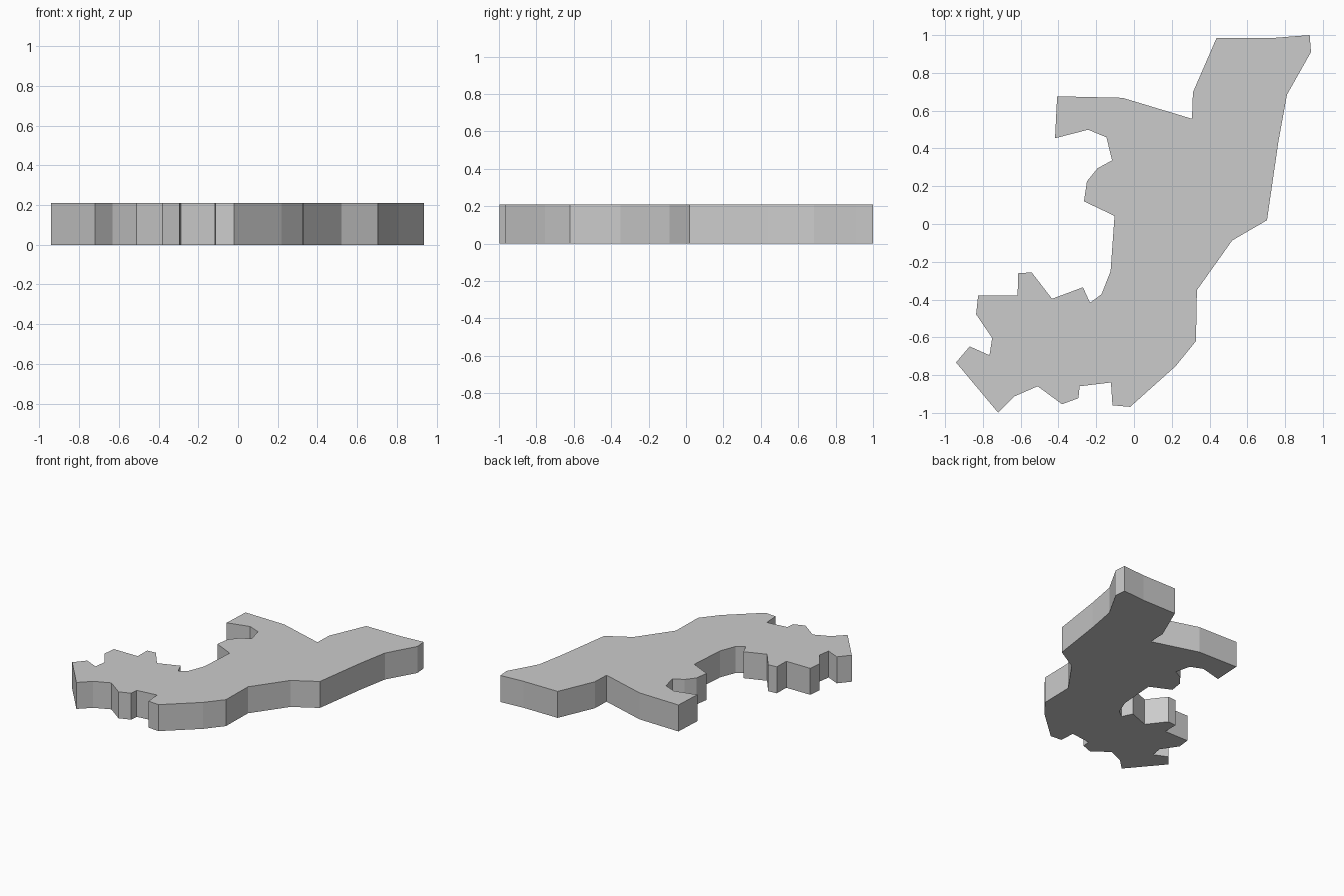
import bpy, bmesh

HEIGHT = 0.21

# Outline seen from above, clockwise from the top right corner
outline = [
    # right edge, top to bottom
    (0.93, 1.0), (0.937, 0.91), (0.81, 0.685), (0.765, 0.44), (0.704, 0.02),
    (0.52, -0.087), (0.333, -0.35), (0.328, -0.62), (0.22, -0.753),
    # notched bottom edge
    (-0.02, -0.968), (-0.114, -0.96), (-0.122, -0.839), (-0.288, -0.859),
    (-0.294, -0.922), (-0.381, -0.954), (-0.51, -0.859), (-0.632, -0.912),
    (-0.72, -0.998), (-0.942, -0.733),
    # stepped left arm
    (-0.87, -0.648), (-0.765, -0.695), (-0.751, -0.603), (-0.836, -0.478),
    (-0.825, -0.378), (-0.616, -0.378), (-0.614, -0.261), (-0.542, -0.256),
    (-0.434, -0.396), (-0.27, -0.335), (-0.233, -0.417), (-0.172, -0.372),
    # inner bay
    (-0.124, -0.25), (-0.103, 0.043), (-0.265, 0.12), (-0.249, 0.226),
    (-0.193, 0.295), (-0.116, 0.337), (-0.146, 0.459), (-0.243, 0.499),
    # upper left arm and top block
    (-0.418, 0.454), (-0.407, 0.676), (-0.061, 0.668), (0.307, 0.557),
    (0.312, 0.697), (0.437, 0.985), (0.738, 0.985),
]

# Flat slab: outline face extruded straight up
bm = bmesh.new()
base = bm.faces.new([bm.verts.new((x, y, 0)) for x, y in outline])
result = bmesh.ops.extrude_face_region(bm, geom=[base], use_keep_orig=True)
top = [g for g in result["geom"] if isinstance(g, bmesh.types.BMVert)]
bmesh.ops.translate(bm, vec=(0, 0, HEIGHT), verts=top)
bmesh.ops.recalc_face_normals(bm, faces=bm.faces)

mesh = bpy.data.meshes.new("slab")
bm.to_mesh(mesh)
bm.free()
slab = bpy.data.objects.new("slab", mesh)
bpy.context.collection.objects.link(slab)
